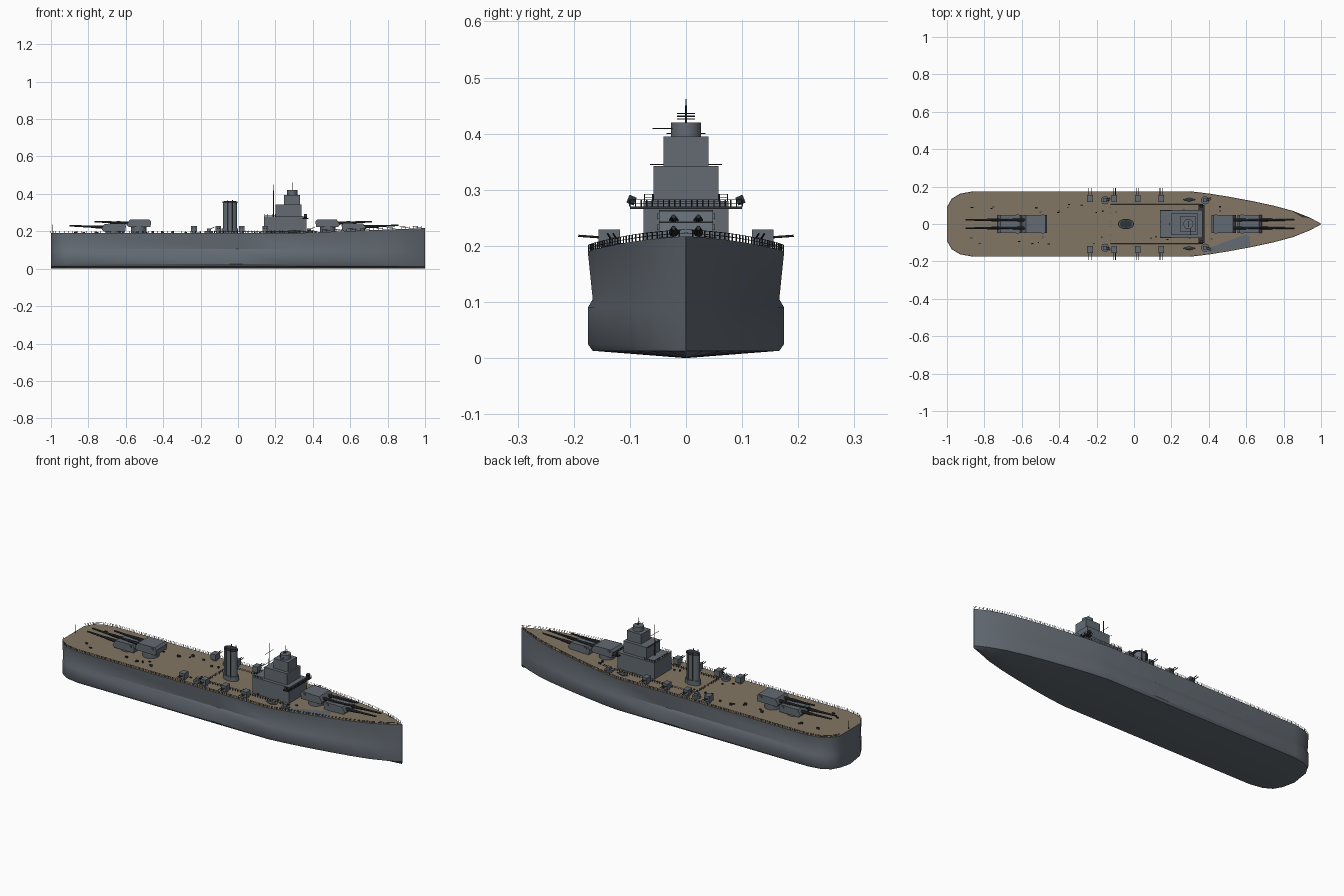
import bpy, bmesh, math, random
from mathutils import Vector, Matrix

if "Cube" in bpy.data.objects:
    bpy.data.objects.remove(bpy.data.objects["Cube"])
random.seed(4)


def material(name, rgb):
    m = bpy.data.materials.new(name)
    m.use_nodes = True
    m.diffuse_color = (*rgb, 1)
    m.node_tree.nodes["Principled BSDF"].inputs["Base Color"].default_value = (*rgb, 1)
    return m


GREY = material("ship grey", (0.125, 0.145, 0.17))
WOOD = material("deck wood", (0.225, 0.18, 0.125))
DARK = material("dark metal", (0.03, 0.034, 0.04))


def finish(name, bm, *mats, smooth=False):
    bmesh.ops.recalc_face_normals(bm, faces=bm.faces)
    mesh = bpy.data.meshes.new(name)
    bm.to_mesh(mesh)
    bm.free()
    ob = bpy.data.objects.new(name, mesh)
    bpy.context.collection.objects.link(ob)
    for m in mats:
        mesh.materials.append(m)
    if smooth:
        bpy.ops.object.select_all(action='DESELECT')
        bpy.context.view_layer.objects.active = ob
        ob.select_set(True)
        bpy.ops.object.shade_smooth_by_angle(angle=math.radians(35))
    return ob


def add_box(bm, x, y, z, turn=None):
    """Box between the (low, high) pairs x, y and z."""
    mid = Vector([sum(p) / 2 for p in (x, y, z)])
    size = [p[1] - p[0] for p in (x, y, z)]
    mat = Matrix.Translation(mid) @ (turn or Matrix()) @ Matrix.Diagonal((*size, 1))
    bmesh.ops.create_cube(bm, size=1, matrix=mat)


def add_rod(bm, a, b, r1, r2=None, sides=6):
    """Tapered rod from point a to point b."""
    a, b = Vector(a), Vector(b)
    turn = (b - a).to_track_quat('Z', 'Y').to_matrix().to_4x4()
    bmesh.ops.create_cone(bm, cap_ends=True, segments=sides, radius1=r1,
                          radius2=r1 if r2 is None else r2, depth=(b - a).length,
                          matrix=Matrix.Translation((a + b) / 2) @ turn)


def box(name, x, y, z, mat):
    bm = bmesh.new()
    add_box(bm, x, y, z)
    return finish(name, bm, mat)


# Hull outline: half width at each station, and deck sheer
OUTLINE = [(-1, 0.09), (-0.975, 0.135), (-0.93, 0.162), (-0.86, 0.175), (0.0, 0.175),
           (0.3, 0.175), (0.4, 0.163), (0.5, 0.147), (0.63, 0.123), (0.75, 0.097),
           (0.85, 0.07), (0.94, 0.034), (1, 0.001)]


def half_width(x):
    for (x0, w0), (x1, w1) in zip(OUTLINE, OUTLINE[1:]):
        if x <= x1:
            return w0 + (w1 - w0) * (x - x0) / (x1 - x0)
    return 0


def deck_z(x):
    return 0.19 + 0.027 * max(0, (x - 0.3) / 0.7)


# Hull: lofted sections with a side bulge and a shallow keel
bm = bmesh.new()
rings = []
for x, w in OUTLINE:
    side = [(0.95, 0.013), (1, 0.025), (1, 0.09), (0.95, 0.105), (1, deck_z(x))]
    pts = [(0, 0)] + side + [(-f, z) for f, z in reversed(side)]
    rings.append([bm.verts.new((x, f * w, z)) for f, z in pts])
for r0, r1 in zip(rings, rings[1:]):
    n = len(r0)
    for i in range(n):
        j = (i + 1) % n
        f = bm.faces.new((r0[i], r0[j], r1[j], r1[i]))
        f.material_index = 1 if i == n // 2 else 0
bm.faces.new(rings[0])
bm.faces.new(rings[-1])
finish("hull", bm, GREY, WOOD, smooth=True)


# Steel plates lying on the foredeck
def deck_plate(name, outline, mat):
    bm = bmesh.new()
    bm.faces.new([bm.verts.new((x, y, deck_z(x) + 0.003)) for x, y in outline])
    finish(name, bm, mat)


deck_plate("right_deck_plate", [(0.38, -0.135), (0.6, -0.055), (0.62, -0.07),
                                (0.62, -0.118), (0.4, -0.155)], GREY)
deck_plate("left_deck_plate", [(0.85, 0.066), (0.94, 0.032), (0.9, 0.035)], DARK)


# Railings: posts and two wires along a path
def railing(name, path, height=0.012, gap=0.025):
    bm = bmesh.new()
    for a, b in zip(path, path[1:]):
        a, b = Vector(a), Vector(b)
        steps = max(1, round((b - a).length / gap))
        for i in range(steps):
            p = a.lerp(b, i / steps)
            add_rod(bm, p, p + Vector((0, 0, height)), 0.0012, sides=4)
        for k in (0.5, 1):
            up = Vector((0, 0, height * k))
            add_rod(bm, a + up, b + up, 0.0006, sides=4)
    finish(name, bm, DARK)


for label, s in (("left", 1), ("right", -1)):
    railing(label + "_deck_railing", [(x, s * w * 0.99, deck_z(x)) for x, w in OUTLINE])
railing("midship_railing", [(0.36, 0.105, 0.19), (-0.125, 0.105, 0.19),
                            (-0.125, -0.105, 0.19), (0.36, -0.105, 0.19)], 0.014, 0.015)


# Main turrets: sloped gunhouse on a drum, with twin barrels
def turret(name, x, base, d):
    bm = bmesh.new()
    profile = [(-0.062, 0), (0.055, 0), (0.065, 0.014), (0.048, 0.04), (-0.056, 0.042), (-0.066, 0.03)]
    sides = [[bm.verts.new((x + d * px, y, base + pz)) for px, pz in profile] for y in (-0.048, 0.048)]
    for s in sides:
        bm.faces.new(s)
    for i in range(len(profile)):
        j = (i + 1) % len(profile)
        bm.faces.new((sides[0][i], sides[0][j], sides[1][j], sides[1][i]))
    for y in (-0.052, 0.044):
        add_box(bm, sorted((x - d * 0.05, x - d * 0.035)), (y, y + 0.008), (base + 0.026, base + 0.036))
    finish(name + "_gunhouse", bm, GREY)
    bm = bmesh.new()
    add_rod(bm, (x, 0, 0.18), (x, 0, base), 0.042, sides=24)
    finish(name + "_drum", bm, GREY, smooth=True)
    bm = bmesh.new()
    for y in (-0.022, 0.022):
        add_rod(bm, (x + d * 0.05, y, base + 0.022), (x + d * 0.12, y, base + 0.025), 0.009, 0.007, 10)
        add_rod(bm, (x + d * 0.12, y, base + 0.025), (x + d * 0.237, y, base + 0.03), 0.006, 0.004, 10)
    finish(name + "_barrels", bm, DARK, smooth=True)


for name, x, base, d in (("fore_low", 0.62, 0.202, 1), ("fore_high", 0.48, 0.222, 1),
                         ("aft_high", -0.53, 0.222, -1), ("aft_low", -0.665, 0.2, -1)):
    turret(name, x, base, d)

# Bridge tower: stacked tiers
box("bridge_base", (0.14, 0.365), (-0.076, 0.076), (0.188, 0.28), GREY)
box("bridge_middle", (0.2, 0.34), (-0.058, 0.058), (0.28, 0.342), GREY)
box("bridge_upper", (0.245, 0.332), (-0.04, 0.04), (0.342, 0.395), GREY)
bm = bmesh.new()
add_rod(bm, (0.29, 0, 0.395), (0.29, 0, 0.42), 0.027, sides=24)
finish("bridge_top", bm, GREY, smooth=True)
box("bridge_platform", (0.345, 0.377), (-0.1, 0.1), (0.266, 0.27), DARK)
railing("platform_railing", [(0.345, 0.1, 0.27), (0.377, 0.1, 0.27), (0.377, -0.1, 0.27),
                             (0.345, -0.1, 0.27)], gap=0.01)
railing("bridge_railing", [(0.2, 0.074, 0.28), (0.142, 0.074, 0.28), (0.142, -0.074, 0.28),
                           (0.2, -0.074, 0.28)], gap=0.015)

# Tilted directors on the platform wings
bm = bmesh.new()
for s in (-1, 1):
    add_box(bm, (0.353, 0.368), (s * 0.097 - 0.007, s * 0.097 + 0.007), (0.274, 0.289),
            Matrix.Rotation(s * 0.4, 4, 'X'))
finish("platform_directors", bm, DARK)

# Masts, yards and aerials
bm = bmesh.new()
add_rod(bm, (0.19, 0, 0.28), (0.19, 0, 0.45), 0.003, 0.0015)
for z, y in ((0.345, 0.064), (0.4, 0.035)):
    add_rod(bm, (0.19, -y, z), (0.19, y, z), 0.001)
add_rod(bm, (0.29, 0, 0.42), (0.29, 0, 0.462), 0.001)
for z in (0.426, 0.431, 0.436):
    add_rod(bm, (0.29, -0.016, z), (0.29, 0.016, z), 0.001)
add_rod(bm, (0.3, -0.06, 0.409), (0.3, -0.02, 0.409), 0.001)
add_rod(bm, (-0.99, 0, 0.19), (-0.99, 0, 0.235), 0.0015)
finish("masts_and_yards", bm, DARK)

# Funnel: oval trunk with a dark mouth, ring and side pipes
bm = bmesh.new()
for z0, z1, r, i in ((0.188, 0.36, 0.038, 0), (0.188, 0.215, 0.044, 0), (0.352, 0.358, 0.04, 1),
                     (0.36, 0.362, 0.033, 1)):
    old = set(bm.faces)
    add_rod(bm, (0, 0, z0), (0, 0, z1), r, sides=28)
    for f in set(bm.faces) - old:
        f.material_index = i
bmesh.ops.scale(bm, vec=(1, 0.62, 1), verts=bm.verts)
bmesh.ops.translate(bm, vec=(-0.043, 0, 0), verts=bm.verts)
finish("funnel", bm, GREY, DARK, smooth=True)
bm = bmesh.new()
for x in (-0.055, -0.03):
    for s in (-1, 1):
        add_rod(bm, (x, s * 0.024, 0.2), (x, s * 0.024, 0.368), 0.0025)
finish("funnel_pipes", bm, DARK)

# Secondary guns, round mounts and boats on both sides
houses, guns, mounts, boats = (bmesh.new() for _ in range(4))
for s in (-1, 1):
    for x in (-0.235, -0.105, 0.02, 0.145):
        add_box(houses, (x - 0.015, x + 0.015), sorted((s * 0.118, s * 0.156)), (0.198, 0.229))
        add_rod(houses, (x, s * 0.137, 0.188), (x, s * 0.137, 0.2), 0.013, sides=12)
        for dx in (-0.006, 0.006):
            add_rod(guns, (x + dx, s * 0.15, 0.215), (x + dx, s * 0.192, 0.218), 0.002)
    for x in (-0.155, 0.38):
        add_rod(mounts, (x, s * 0.127, 0.188), (x, s * 0.127, 0.202), 0.022, sides=16)
        add_box(mounts, (x - 0.01, x + 0.01), (s * 0.127 - 0.01, s * 0.127 + 0.01), (0.2, 0.215))
        for dy in (-0.005, 0.005):
            add_rod(guns, (x, s * 0.127 + dy, 0.21), (x + 0.03, s * 0.135 + dy, 0.222), 0.0015)
    add_rod(boats, (0.262, s * 0.13, 0.199), (0.295, s * 0.13, 0.199), 0.002, 0.01, 8)
    add_rod(boats, (0.295, s * 0.13, 0.199), (0.328, s * 0.13, 0.199), 0.01, 0.002, 8)
finish("secondary_gunhouses", houses, GREY)
finish("small_barrels", guns, DARK)
finish("round_gun_mounts", mounts, GREY)
finish("boats", boats, GREY)

# Small hatches and vents scattered over the deck
bm = bmesh.new()
for i in range(36):
    x, y = random.uniform(-0.9, 0.8), random.uniform(0.06, 0.11) * random.choice((-1, 1))
    if abs(y) < half_width(x) - 0.02:
        w, h = random.uniform(0.003, 0.008), random.uniform(0.004, 0.012)
        add_box(bm, (x - w, x + w), (y - 0.003, y + 0.003), (deck_z(x) - 0.002, deck_z(x) + h))
finish("deck_fittings", bm, DARK)
